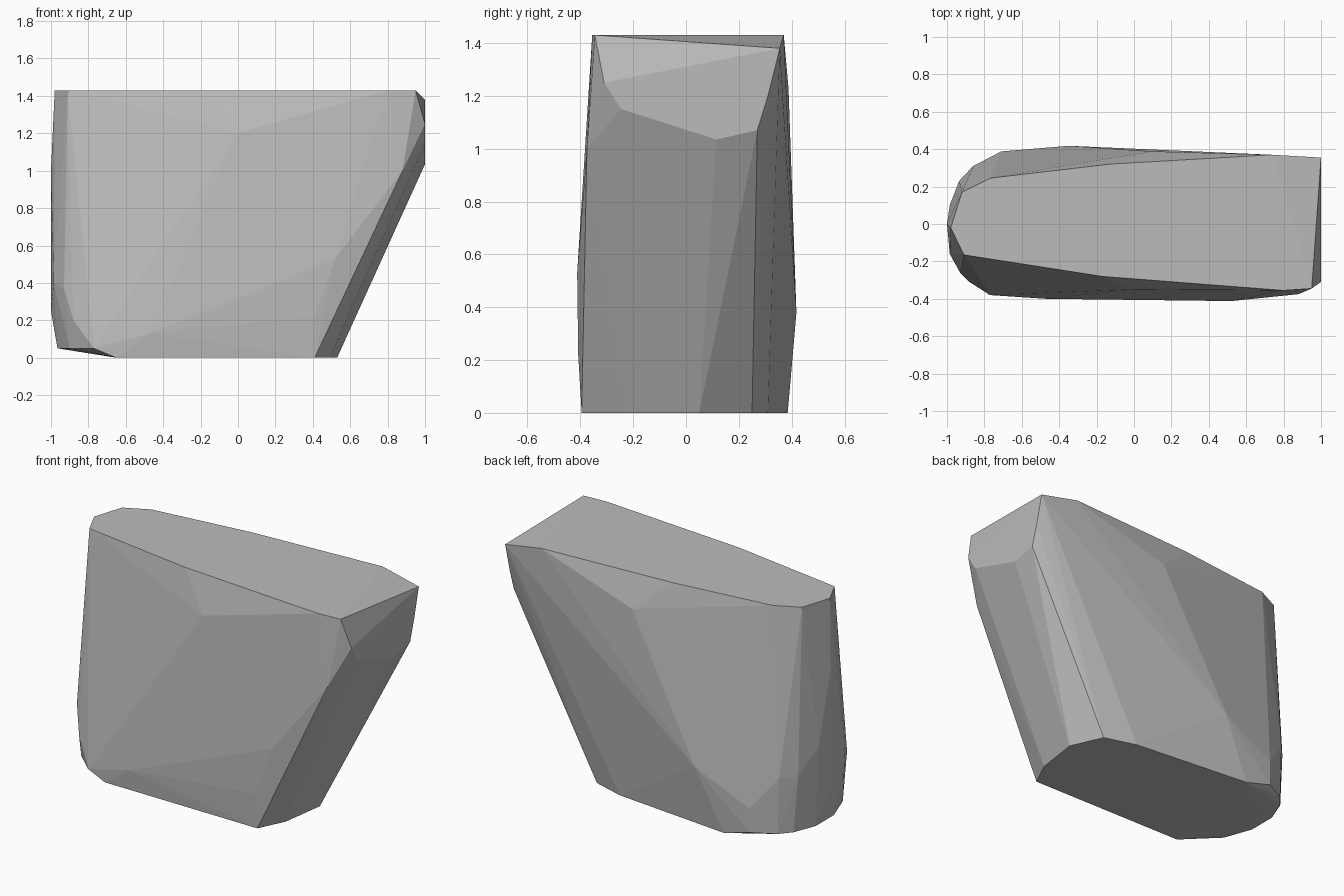
import bpy
import bmesh

# Remove the default cube only
cube = bpy.data.objects.get("Cube")
if cube:
    bpy.data.objects.remove(cube, do_unlink=True)


def ring(z, outline):
    """Corners that share one height."""
    return [(x, y, z) for x, y in outline]


# Flat top, base and the slightly raised rim at the rounded end
top = ring(1.43, [(-.98, -.02), (-.92, .17), (-.77, .245), (-.13, .32), (.74, .37),
                  (.95, -.345), (.8, -.355), (-.17, -.28), (-.91, -.165)])
base = ring(0, [(.41, -.395), (.49, -.23), (.53, .05), (.44, .25), (.24, .31),
                (-.53, .385), (-.65, -.385)])
rim = ring(.05, [(-.71, .385), (-.85, .31), (-.91, .24), (-.965, .1),
                 (-.965, -.08), (-.9, -.26), (-.77, -.38)])

# Chipped facet at the overhanging end
tip = [(1, .355, 1.38), (1, .31, 1.2), (1, .27, 1.07),
       (1, .115, 1.035), (1, -.245, 1.15), (1, -.31, 1.25)]

# Bulges on the front, back and rounded end
front = [(.88, -.375, 1), (.52, -.412, .53), (.41, -.408, .22),
         (-.47, -.4, .13), (0, -.35, 1.2), (-.88, -.31, .2), (-.93, -.26, .37)]
back = [(.1, .388, 1.23), (-.35, .418, .38), (-.71, .388, .2), (-.86, .31, .4)]
end = [(-1, 0, .25), (-1, 0, 1), (-.985, -.16, .4), (-.985, .1, .55), (-.935, .23, .4)]

# Wrap all corners in one faceted convex skin
bm = bmesh.new()
for corner in top + base + rim + tip + front + back + end:
    bm.verts.new(corner)
hull = bmesh.ops.convex_hull(bm, input=bm.verts[:])
spare = {v for v in hull["geom_interior"] + hull["geom_unused"]
         if isinstance(v, bmesh.types.BMVert)}
bmesh.ops.delete(bm, geom=list(spare), context='VERTS')
bmesh.ops.dissolve_limit(bm, angle_limit=.01, verts=bm.verts[:], edges=bm.edges[:])
bmesh.ops.recalc_face_normals(bm, faces=bm.faces[:])

mesh = bpy.data.meshes.new("faceted_rock")
bm.to_mesh(mesh)
bm.free()
rock = bpy.data.objects.new("faceted_rock", mesh)
bpy.context.collection.objects.link(rock)

# Plain grey stone
stone = bpy.data.materials.new("grey_stone")
stone.use_nodes = True
grey = (.5, .5, .5, 1)
stone.diffuse_color = grey
stone.node_tree.nodes["Principled BSDF"].inputs["Base Color"].default_value = grey
mesh.materials.append(stone)
